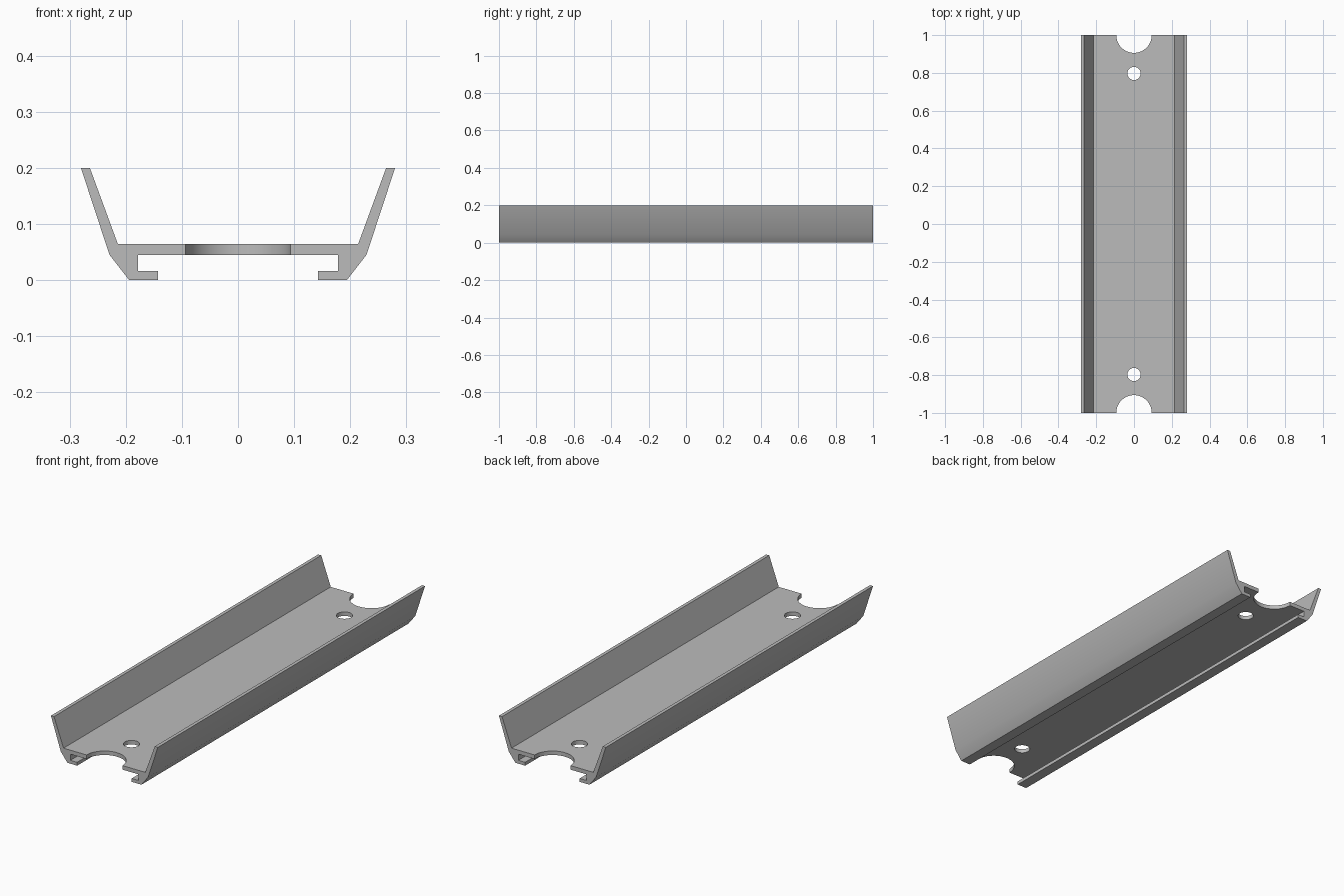
import bpy
import bmesh
import math

if "Cube" in bpy.data.objects:
    bpy.data.objects.remove(bpy.data.objects["Cube"], do_unlink=True)

grey = bpy.data.materials.new("plain grey")
grey.use_nodes = True
COLOUR = (0.5, 0.5, 0.5, 1)
grey.diffuse_color = COLOUR
grey.node_tree.nodes["Principled BSDF"].inputs["Base Color"].default_value = COLOUR

# Channel rail: half cross-section (x, z), mirrored and extruded along y
half = [(0.143, 0.016), (0.143, 0), (0.194, 0), (0.229, 0.045), (0.28, 0.2),
        (0.264, 0.2), (0.214, 0.064)]
groove = [(0.178, 0.045), (0.178, 0.016)]
right = groove + half
outline = right + [(-x, z) for x, z in reversed(right)]

bm = bmesh.new()
face = bm.faces.new([bm.verts.new((x, -1, z)) for x, z in outline])
ext = bmesh.ops.extrude_face_region(bm, geom=[face])
bmesh.ops.translate(bm, vec=(0, 2, 0),
                    verts=[v for v in ext["geom"] if isinstance(v, bmesh.types.BMVert)])
bmesh.ops.recalc_face_normals(bm, faces=bm.faces)
mesh = bpy.data.meshes.new("channel_rail")
bm.to_mesh(mesh)
bm.free()
rail = bpy.data.objects.new("channel_rail", mesh)
bpy.context.collection.objects.link(rail)
mesh.materials.append(grey)


def drill(name, radius, y):
    """Cut a round vertical hole through the floor of the rail."""
    bpy.ops.mesh.primitive_cylinder_add(vertices=48, radius=radius, depth=0.3,
                                        location=(0, y, 0.05))
    cutter = bpy.context.object
    cutter.name = name
    cutter.data.materials.append(grey)
    cutter.hide_render = True
    cutter.hide_set(True)
    cut = rail.modifiers.new(name, "BOOLEAN")
    cut.operation = "DIFFERENCE"
    cut.solver = "EXACT"
    cut.object = cutter
    return cutter


# Screw holes and half-round end notches
cutters = []
for side, label in ((-1, "front"), (1, "back")):
    cutters.append(drill(label + "_screw_hole", 0.035, side * 0.797))
    cutters.append(drill(label + "_end_notch", 0.094, side))

# Apply the cuts and drop the cutters
bpy.ops.object.select_all(action="DESELECT")
rail.select_set(True)
bpy.context.view_layer.objects.active = rail
for cutter in cutters:
    bpy.ops.object.modifier_apply(modifier=cutter.name)
    bpy.data.objects.remove(cutter, do_unlink=True)

bpy.ops.object.shade_smooth_by_angle(angle=math.radians(30))
